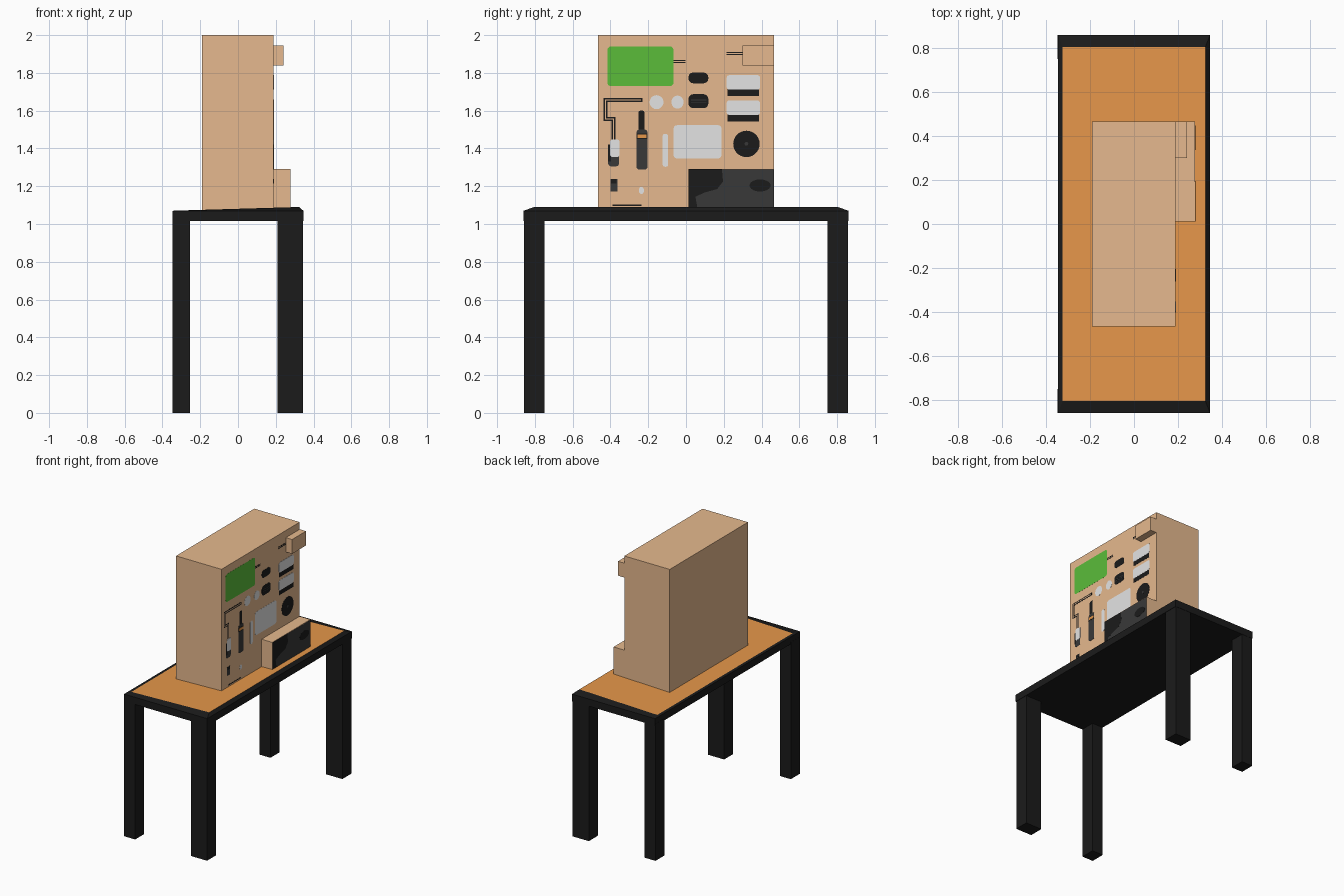
import bpy, bmesh, math

if "Cube" in bpy.data.objects:
    bpy.data.objects.remove(bpy.data.objects["Cube"])


def material(name, r, g, b):
    m = bpy.data.materials.new(name)
    lin = [(c / 255 / 12.92) if c < 11 else ((c / 255 + 0.055) / 1.055) ** 2.4 for c in (r, g, b)]
    m.diffuse_color = (*lin, 1)
    m.use_nodes = True
    m.node_tree.nodes["Principled BSDF"].inputs["Base Color"].default_value = m.diffuse_color
    return m


TAN = material("tan board", 230, 185, 142)
ORANGE = material("orange wood", 230, 151, 74)
BLACK = material("black", 27, 27, 27)
GREY = material("dark grey", 57, 57, 57)
LIGHT = material("light grey", 228, 228, 228)
GREEN = material("green", 91, 188, 58)


def finish(name, bm, *mats):
    bmesh.ops.recalc_face_normals(bm, faces=bm.faces)
    me = bpy.data.meshes.new(name)
    bm.to_mesh(me)
    bm.free()
    for m in mats:
        me.materials.append(m)
    ob = bpy.data.objects.new(name, me)
    bpy.context.collection.objects.link(ob)
    return ob


def prism(name, pts, x0, x1, mat):
    """Extrude a (y, z) outline along x."""
    bm = bmesh.new()
    f = bm.faces.new([bm.verts.new((x0, y, z)) for y, z in pts])
    ext = bmesh.ops.extrude_face_region(bm, geom=[f])["geom"]
    for v in ext:
        if isinstance(v, bmesh.types.BMVert):
            v.co.x = x1
    return finish(name, bm, mat)


def rect(y0, y1, z0, z1, r=0):
    """Rectangle outline, optionally with rounded corners."""
    if not r:
        return [(y0, z0), (y1, z0), (y1, z1), (y0, z1)]
    out = []
    for cy, cz, a in ((y1 - r, z1 - r, 0), (y0 + r, z1 - r, 90), (y0 + r, z0 + r, 180), (y1 - r, z0 + r, 270)):
        for i in range(4):
            t = math.radians(a + 30 * i)
            out.append((cy + r * math.cos(t), cz + r * math.sin(t)))
    return out


def oval(y, z, ry, rz, n=20):
    return [(y + ry * math.cos(2 * math.pi * i / n), z + rz * math.sin(2 * math.pi * i / n)) for i in range(n)]


def plate(name, pts, mat, layer=0, face=0.188):
    """Thin painted detail lying on a face that looks towards +x."""
    prism(name, pts, face - 0.0005, face + 0.0008 + 0.0007 * layer, mat)


def box(name, x0, x1, y0, y1, z0, z1, mat):
    prism(name, rect(y0, y1, z0, z1), x0, x1, mat)


# table: legs and slab
for sx, x0, x1 in (("left", -0.347, -0.255), ("right", 0.208, 0.343)):
    for sy, y0, y1 in (("front", -0.858, -0.75), ("back", 0.75, 0.858)):
        box(f"{sy}_{sx}_leg", x0, x1, y0, y1, 0, 1.03, BLACK)

# table top: black rim rising to a gently sloped orange surface
bm = bmesh.new()


def ring(x, y, zl, zr):
    return [bm.verts.new(c) for c in ((-x, -y, zl), (x, -y, zr), (x, y, zr), (-x, y, zl))]


low = ring(0.346, 0.86, 1.016, 1.016)
mid = ring(0.346, 0.86, 1.07, 1.07)
top = ring(0.324, 0.804, 1.071, 1.09)
bm.faces.new(low)
for a, b in ((low, mid), (mid, top)):
    for i in range(4):
        j = (i + 1) % 4
        bm.faces.new((a[i], a[j], b[j], b[i]))
bm.faces.new(top).material_index = 1
finish("table_top", bm, BLACK, ORANGE)

# cabinet with two protruding boxes
box("cabinet", -0.19, 0.188, -0.465, 0.465, 1.065, 2.0, TAN)
box("upper_box", 0.18, 0.24, 0.30, 0.465, 1.838, 1.946, TAN)
box("lower_box", 0.18, 0.277, 0.012, 0.465, 1.07, 1.292, TAN)

# lower box front panel with dark patches
plate("lower_panel", rect(0.012, 0.465, 1.085, 1.288), GREY, 0, 0.277)
plate("lower_panel_patch", [(0.012, 1.29), (0.19, 1.29), (0.196, 1.225), (0.165, 1.185), (0.1, 1.167),
                            (0.05, 1.145), (0.06, 1.087), (0.012, 1.087)], BLACK, 1, 0.277)
plate("lower_panel_slot", oval(0.392, 1.204, 0.056, 0.032), BLACK, 1, 0.277)

# screen and its cable, upper box cable
plate("screen", rect(-0.416, -0.066, 1.73, 1.94, 0.018), GREEN)
for i, dz in enumerate((-0.005, 0.005)):
    plate(f"screen_cable_{i}", rect(-0.066, -0.003, 1.86 + dz - 0.003, 1.86 + dz + 0.003), BLACK)
    plate(f"box_cable_{i}", rect(0.215, 0.30, 1.902 + dz - 0.003, 1.902 + dz + 0.003), BLACK)

# sockets
plate("upper_socket", rect(0.013, 0.118, 1.745, 1.802, 0.024), BLACK)
plate("lower_socket", rect(0.013, 0.118, 1.613, 1.687, 0.024), BLACK)
for i, z in enumerate((1.64, 1.655)):
    plate(f"socket_line_{i}", rect(0.026, 0.108, z, z + 0.004), GREY, 1)

# dispensers: light front over black tray
for i, z in enumerate((1.677, 1.543)):
    plate(f"dispenser_tray_{i}", rect(0.22, 0.387, z, z + 0.045), BLACK)
    plate(f"dispenser_front_{i}", rect(0.215, 0.392, z + 0.034, z + 0.111, 0.014), LIGHT, 1)

# round buttons, dial
plate("large_button", oval(-0.156, 1.645, 0.037, 0.037), LIGHT)
plate("small_button", oval(-0.045, 1.645, 0.032, 0.035), LIGHT)
plate("knob", oval(-0.236, 1.178, 0.014, 0.019), LIGHT)
plate("dial", oval(0.32, 1.424, 0.07, 0.07, 28), BLACK)
plate("dial_centre", oval(0.32, 1.424, 0.01, 0.01, 12), GREY, 1)

# bent hose, drawn as a black strip with a pale core
path = [(-0.24, 1.656), (-0.426, 1.656), (-0.426, 1.556), (-0.384, 1.556), (-0.384, 1.44)]
for part, w, mat, layer in (("hose", 0.01, BLACK, 0), ("hose_core", 0.003, TAN, 1)):
    for i, (p, q) in enumerate(zip(path, path[1:])):
        plate(f"{part}_{i}", rect(min(p[0], q[0]) - w, max(p[0], q[0]) + w,
                                  min(p[1], q[1]) - w, max(p[1], q[1]) + w), mat, layer)

# hose nozzle
plate("nozzle_back", rect(-0.412, -0.355, 1.305, 1.42, 0.015), GREY)
plate("nozzle_edge", rect(-0.412, -0.398, 1.33, 1.42), BLACK, 1)
plate("nozzle_front", rect(-0.402, -0.352, 1.355, 1.447, 0.012), LIGHT, 2)
plate("small_switch", rect(-0.4, -0.363, 1.172, 1.238), GREY)
plate("switch_tip", rect(-0.396, -0.367, 1.215, 1.238), BLACK, 1)

# hand tool
plate("tool_shaft", rect(-0.252, -0.22, 1.48, 1.6, 0.01), BLACK)
plate("tool_handle", rect(-0.262, -0.204, 1.288, 1.5, 0.014), GREY, 1)
plate("tool_band_rim", rect(-0.262, -0.204, 1.45, 1.48), BLACK, 2)
plate("tool_band", rect(-0.258, -0.208, 1.456, 1.475), ORANGE, 3)

# light covers and bottom slot
plate("slim_cover", rect(-0.124, -0.094, 1.303, 1.477, 0.012), LIGHT)
plate("wide_cover", rect(-0.066, 0.188, 1.347, 1.523, 0.018), LIGHT)
plate("bottom_slot", rect(-0.39, -0.236, 1.095, 1.102), BLACK)
